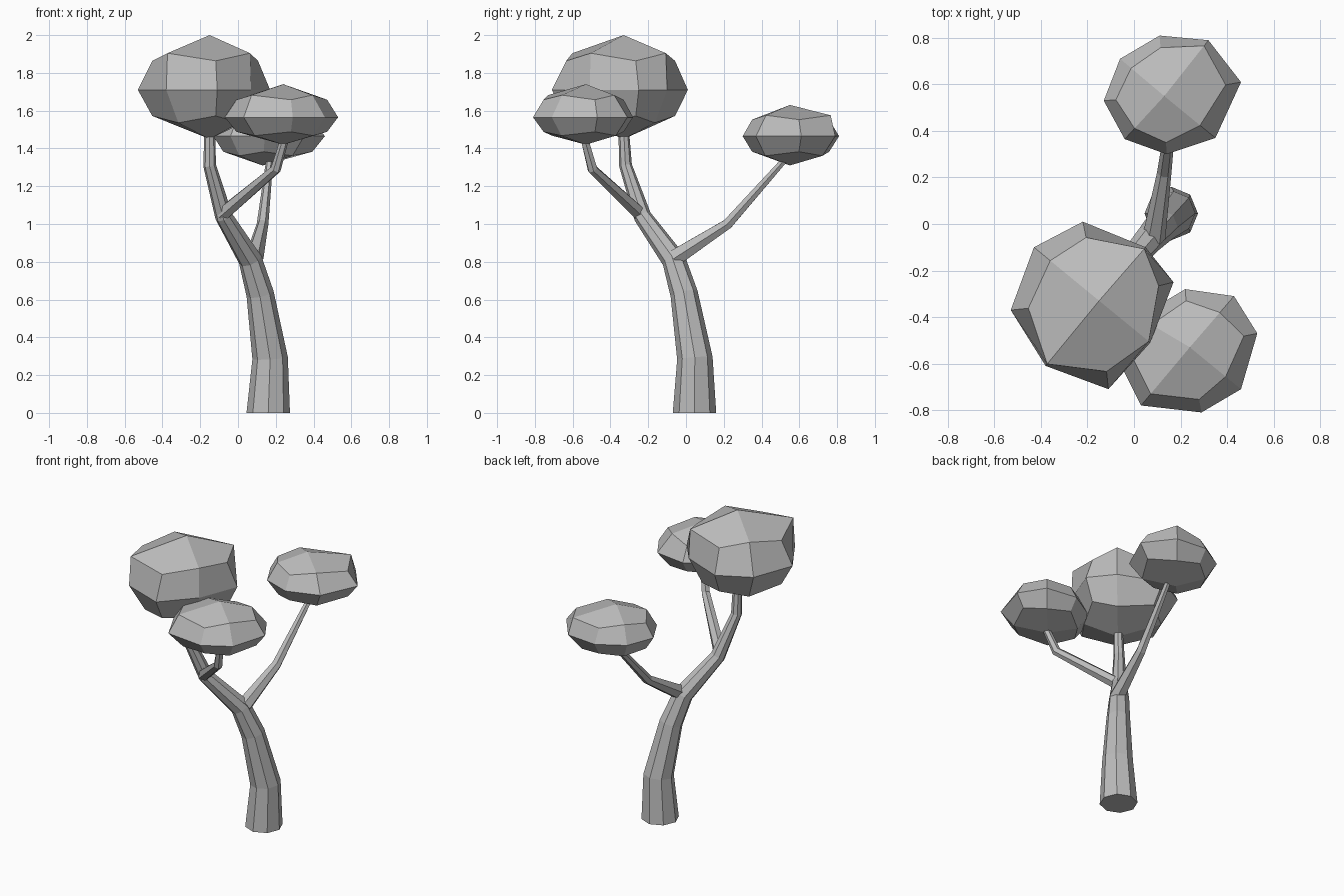
import bpy
import bmesh
import math
from mathutils import Vector

cube = bpy.data.objects.get("Cube")
if cube:
    bpy.data.objects.remove(cube, do_unlink=True)

# One plain grey for the whole tree
grey = bpy.data.materials.new("plain grey")
grey.use_nodes = True
tone = (0.5, 0.5, 0.5, 1)
grey.diffuse_color = tone
grey.node_tree.nodes["Principled BSDF"].inputs["Base Color"].default_value = tone


def finish(name, bm):
    bmesh.ops.recalc_face_normals(bm, faces=bm.faces)
    mesh = bpy.data.meshes.new(name)
    bm.to_mesh(mesh)
    bm.free()
    mesh.materials.append(grey)
    obj = bpy.data.objects.new(name, mesh)
    bpy.context.collection.objects.link(obj)
    return obj


def limb(name, path, radii, sides, flat_start=False):
    """Tapered faceted tube along a path, capped at both ends."""
    bm = bmesh.new()
    points = [Vector(p) for p in path]
    rings = []
    for i, (p, r) in enumerate(zip(points, radii)):
        before, after = points[max(i - 1, 0)], points[min(i + 1, len(points) - 1)]
        t = (p - before).normalized() + (after - p).normalized()
        t = Vector((0, 0, 1)) if flat_start and i == 0 else t.normalized()
        u = (Vector((1, 0, 0)) - t * t.x).normalized()
        v = t.cross(u)
        angles = [math.tau * k / sides for k in range(sides)]
        rings.append([bm.verts.new(p + r * (u * math.cos(a) + v * math.sin(a))) for a in angles])
    for low, high in zip(rings, rings[1:]):
        for k in range(sides):
            n = (k + 1) % sides
            bm.faces.new((low[k], low[n], high[n], high[k]))
    bm.faces.new(rings[0])
    bm.faces.new(rings[-1])
    return finish(name, bm)


def crown(name, centre, outline, heights, upper, lower=(0.72,) * 4):
    """Rounded box of 24 quads: eight-point equator, two rings and two poles."""
    bm = bmesh.new()
    top, middle, bottom = heights
    mid_ring = [bm.verts.new((x, y, middle)) for x, y in outline]
    c = Vector(centre)
    for pole_z, pulls in ((top, upper), (bottom, lower)):
        pole = bm.verts.new((c.x, c.y, pole_z))
        ring = []
        for k, p in enumerate(outline):
            # Corners sit lower and wider than the points between them
            pull, rise = (pulls[k // 2], 0.67) if k % 2 else (0.8, 0.53)
            q = c + (Vector(p) - c) * pull
            ring.append(bm.verts.new((q.x, q.y, middle + (pole_z - middle) * rise)))
        for k in range(8):
            n = (k + 1) % 8
            bm.faces.new((mid_ring[k], mid_ring[n], ring[n], ring[k]))
        for k in range(0, 8, 2):
            bm.faces.new((pole, ring[k - 1], ring[k], ring[k + 1]))
    return finish(name, bm)


# Trunk and branches
limb("trunk",
     [(.16, .045, 0), (.17, .047, .29), (.117, -.01, .63), (.065, -.065, .81), (-.075, -.23, 1.04),
      (-.15, -.32, 1.31), (-.15, -.33, 1.5)],
     [.115, .094, .073, .063, .047, .034, .028], 8, True)
limb("front_branch",
     [(-.085, -.24, 1.05), (.2, -.495, 1.29), (.25, -.54, 1.46)], [.04, .028, .022], 6)
limb("back_branch",
     [(.085, -.06, .82), (.13, .22, 1.0), (.17, .54, 1.36)], [.05, .031, .018], 6)

# Leaf crowns, outlines run from the right round the back
crown("large_crown", (-.15, -.33),
      [(.17, -.25), (.05, -.10), (-.22, .01), (-.43, -.10),
       (-.53, -.37), (-.38, -.61), (-.11, -.71), (.07, -.51)],
      (2.0, 1.71, 1.45), (.97, .75, .97, .97))
crown("front_crown", (.24, -.53),
      [(.53, -.47), (.43, -.31), (.22, -.28), (.02, -.40),
       (-.07, -.58), (.03, -.78), (.29, -.81), (.46, -.71)],
      (1.74, 1.565, 1.42), (.68, .75, .8, .7))
crown("back_crown", (.13, .55),
      [(.46, .61), (.32, .79), (.11, .81), (-.06, .71),
       (-.13, .53), (-.04, .365), (.14, .30), (.35, .37)],
      (1.63, 1.465, 1.31), (.9, .75, .75, .7))
